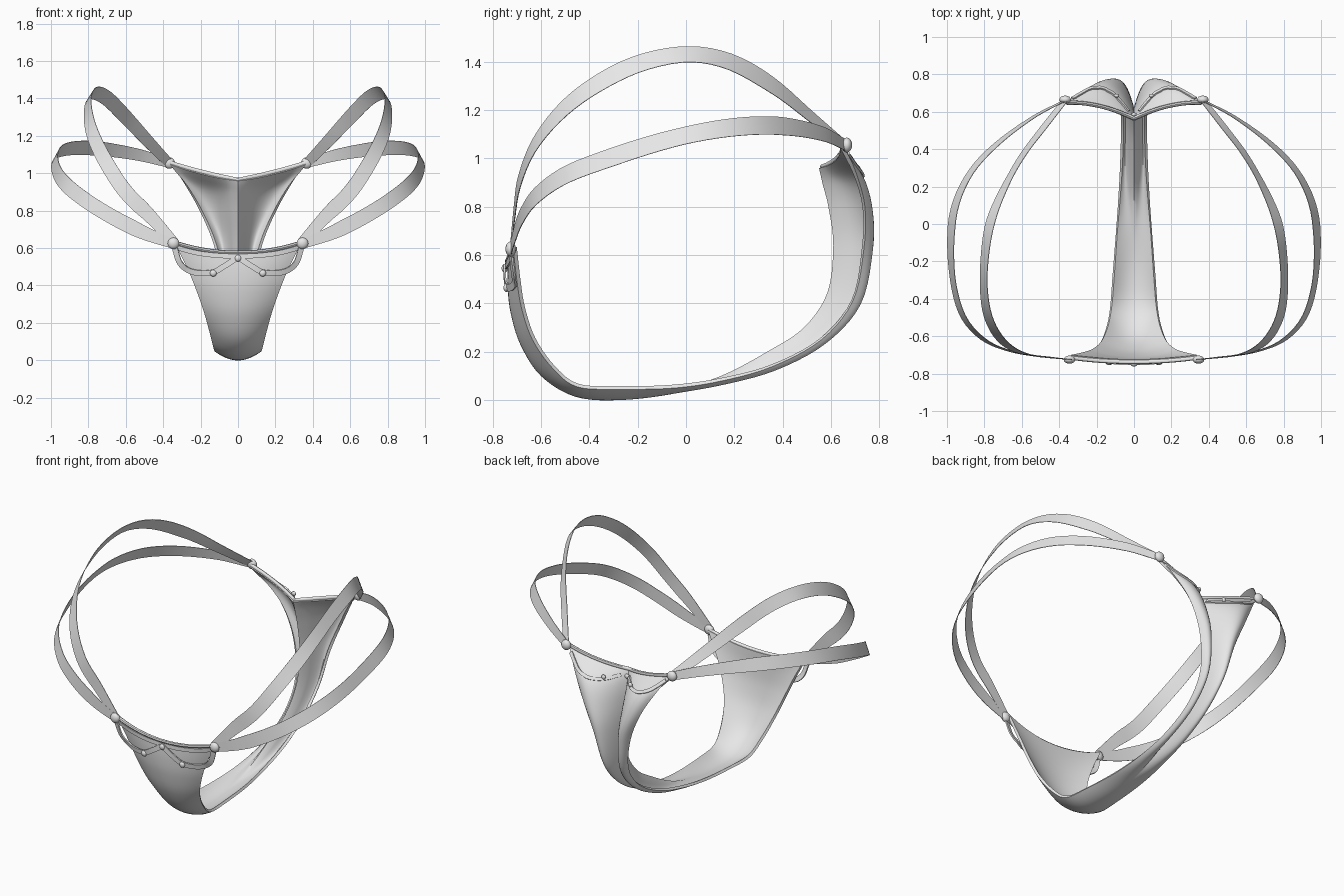
import bpy, bmesh, math
from mathutils import Vector

if "Cube" in bpy.data.objects:
    bpy.data.objects.remove(bpy.data.objects["Cube"])

fabric = bpy.data.materials.new("light_grey_fabric")
fabric.diffuse_color = (0.8, 0.8, 0.8, 1)
fabric.use_nodes = True
fabric.node_tree.nodes["Principled BSDF"].inputs["Base Color"].default_value = fabric.diffuse_color


def spline(pts, t):
    """Catmull-Rom point on a list of tuples, t from 0 to 1."""
    n = len(pts) - 1
    i = min(int(t * n), n - 1)
    f = t * n - i
    p1, p2 = Vector(pts[i]), Vector(pts[i + 1])
    p0 = Vector(pts[i - 1]) if i else p1 * 2 - p2
    p3 = Vector(pts[i + 2]) if i + 2 <= n else p2 * 2 - p1
    return 0.5 * (2 * p1 + (p2 - p0) * f + (2 * p0 - 5 * p1 + 4 * p2 - p3) * f ** 2
                  + (3 * p1 - p0 - 3 * p2 + p3) * f ** 3)


def finish(name, bm, thick=0, mirror=False, offset=0):
    me = bpy.data.meshes.new(name)
    bm.to_mesh(me)
    bm.free()
    me.materials.append(fabric)
    ob = bpy.data.objects.new(name, me)
    bpy.context.collection.objects.link(ob)
    bpy.ops.object.select_all(action='DESELECT')
    bpy.context.view_layer.objects.active = ob
    ob.select_set(True)
    if thick:
        m = ob.modifiers.new("thickness", 'SOLIDIFY')
        m.thickness, m.offset = thick, offset
        bpy.ops.object.modifier_apply(modifier=m.name)
    if mirror:
        m = ob.modifiers.new("mirror", 'MIRROR')
        m.use_mirror_merge = False
        bpy.ops.object.modifier_apply(modifier=m.name)
    bpy.ops.object.shade_smooth_by_angle(angle=math.radians(45))
    return ob


def grid(rows, close=False):
    bm = bmesh.new()
    vs = [[bm.verts.new(p) for p in r] for r in rows]
    for a, b in zip(vs, vs[1:]):
        n = len(a)
        for j in range(n if close else n - 1):
            k = (j + 1) % n
            bm.faces.new((a[j], b[j], b[k], a[k]))
    return bm


def ribbon(name, pts, normals, width, thick):
    rows = []
    for i, (p, n) in enumerate(zip(pts, normals)):
        t = pts[min(i + 1, len(pts) - 1)] - pts[max(i - 1, 0)]
        side = n.cross(t).normalized() * width(i / (len(pts) - 1)) / 2
        rows.append((p - side, p, p + side))
    return finish(name, grid(rows), thick, True)


def tube(name, pts, r):
    rows = []
    for i, p in enumerate(pts):
        t = (pts[min(i + 1, len(pts) - 1)] - pts[max(i - 1, 0)]).normalized()
        a = t.cross(Vector((0, 0, 1))).normalized()
        b = t.cross(a)
        rows.append([p + r * (a * math.cos(k * math.pi / 4) + b * math.sin(k * math.pi / 4))
                     for k in range(8)])
    bm = grid(rows, True)
    bmesh.ops.holes_fill(bm, edges=[e for e in bm.edges if e.is_boundary])
    bmesh.ops.recalc_face_normals(bm, faces=bm.faces)
    return finish(name, bm)


def bead(name, loc, r, mirror=True):
    bm = bmesh.new()
    bmesh.ops.create_uvsphere(bm, u_segments=16, v_segments=10, radius=r)
    bmesh.ops.scale(bm, vec=(1, 0.7, 1), verts=bm.verts)
    bmesh.ops.translate(bm, vec=loc, verts=bm.verts)
    return finish(name, bm, mirror=mirror)


# Body panel stations, front to back: centre y z, edge y z, half width
front = [(-.738, .575, -.715, .63, .34), (-.738, .47, -.70, .50, .275),
         (-.725, .36, -.68, .38, .225), (-.685, .23, -.635, .25, .18),
         (-.60, .10, -.55, .13, .147), (-.46, .015, -.45, .055, .128),
         (-.28, 0, -.28, .045, .115)]
stations = [(a, b, a + .2 * (c - a), b + .2 * (d - b), c, d, w) for a, b, c, d, w in front]
# Rear stations add a fuller middle: centre, middle, edge, half width
stations += [(-.05, .027, -.05, .03, -.05, .05, .097), (.15, .085, .15, .063, .15, .08, .083),
             (.35, .19, .37, .13, .36, .14, .073), (.50, .29, .57, .24, .56, .25, .07),
             (.60, .44, .71, .40, .69, .41, .085), (.625, .64, .757, .62, .735, .62, .13),
             (.605, .80, .752, .78, .74, .80, .205), (.58, .90, .715, .91, .70, .95, .29),
             (.565, .965, .625, 1.0, .65, 1.055, .36)]


def surface(u, v):
    s = spline(stations, v)
    a, k = abs(u), 0.45
    f, g, h = (a - k) * (a - 1) / k, a * (a - 1) / (k * (k - 1)), a * (a - k) / (1 - k)
    return Vector((u * s[6], f * s[0] + g * s[2] + h * s[4], f * s[1] + g * s[3] + h * s[5]))


def on_panel(x, z, back):
    """Point and outward normal of the panel at a given x and z."""
    best = None
    for i in range(121):
        v = i / 400 if not back else 1 - i / 400
        u = max(-1, min(1, x / spline(stations, v)[6]))
        p = surface(u, v)
        err = abs(p.z - z) + abs(p.x - x)
        if best is None or err < best[0]:
            best = (err, p, u, v)
    _, p, u, v = best
    du = surface(u + .01, v) - surface(u - .01, v)
    v0, v1 = max(0, v - .01), min(1, v + .01)
    return p, (surface(u, v1) - surface(u, v0)).cross(du).normalized()


# Body panel
body = [[surface(-1 + j / 12, i / 75) for j in range(25)] for i in range(76)]
finish("body_panel", grid([list(c) for c in zip(*[r for r in body])][::-1]), 0.016, offset=-1)

# Piping on the top edges
for name, v in (("front_top_piping", 0), ("back_top_piping", 1)):
    tube(name, [surface(-1 + j / 16, v) for j in range(33)], 0.011)

# Side straps
straps = {
    "upper_straps": [(.34, -.725, .63), (.47, -.71, .77), (.60, -.69, .90), (.70, -.63, 1.05),
                     (.77, -.52, 1.19), (.80, -.38, 1.30), (.80, -.2, 1.39), (.77, 0, 1.43),
                     (.70, .18, 1.40), (.60, .36, 1.30), (.48, .52, 1.17), (.37, .66, 1.055)],
    "lower_straps": [(.34, -.725, .62), (.5, -.71, .68), (.66, -.68, .76), (.8, -.62, .845),
                     (.91, -.5, .93), (.965, -.32, 1.0), (.98, -.1, 1.07), (.955, .1, 1.115),
                     (.87, .28, 1.135), (.73, .43, 1.13), (.54, .57, 1.10), (.37, .66, 1.055)]}
for name, path in straps.items():
    pts = [spline(path, i / 48) for i in range(49)]
    normals = [Vector((p.x * min(1, 1.6 * (1 - abs(p.y) / .76)), p.y,
                       .55 * max(0, 1 - abs(p.y) / .72))).normalized() for p in pts]
    ribbon(name, pts, normals, lambda t: .05 + .03 * min(1, 8 * t, 5 * (1 - t)), 0.003)

# Scalloped trim on the panel: arcs in x z
trims = {
    "front_scallops": ([(.335, .60), (.305, .52), (.24, .475), (.14, .47), (.07, .505), (0, .55)],
                       False, .03, .012),
    "front_trim_bands": ([(.33, .605), (.22, .575), (.11, .56), (0, .555)], False, .025, .006),
    "back_scallops": ([(.33, 1.02), (.25, .955), (.17, .925), (.09, .92), (.03, .935)],
                      True, .02, .004)}
for name, (path, back, width, lift) in trims.items():
    found = [on_panel(*spline(path, i / 24), back) for i in range(25)]
    # Keep the drawn x and z, take only the depth from the panel
    pts, nor = [], []
    for i, (p, n) in enumerate(found):
        x, z = spline(path, i / 24)
        pts.append(Vector((x, p.y, z)) + n * lift)
        nor.append(n)
    ribbon(name, pts, nor, lambda t, w=width: w, 0.008)

# Strap joints and small beads
bead("front_strap_joints", (.345, -.725, .625), .031)
bead("back_strap_joints", (.368, .665, 1.055), .031)
bead("front_centre_bead", (0, -.75, .545), .018, False)
bead("back_centre_bead", (0, .585, .925), .015, False)
for name, x, z, back in (("front_beads", .13, .468, False), ("back_beads", .10, .925, True)):
    p, n = on_panel(x, z, back)
    bead(name, p + n * .014, .018 if not back else .014)
